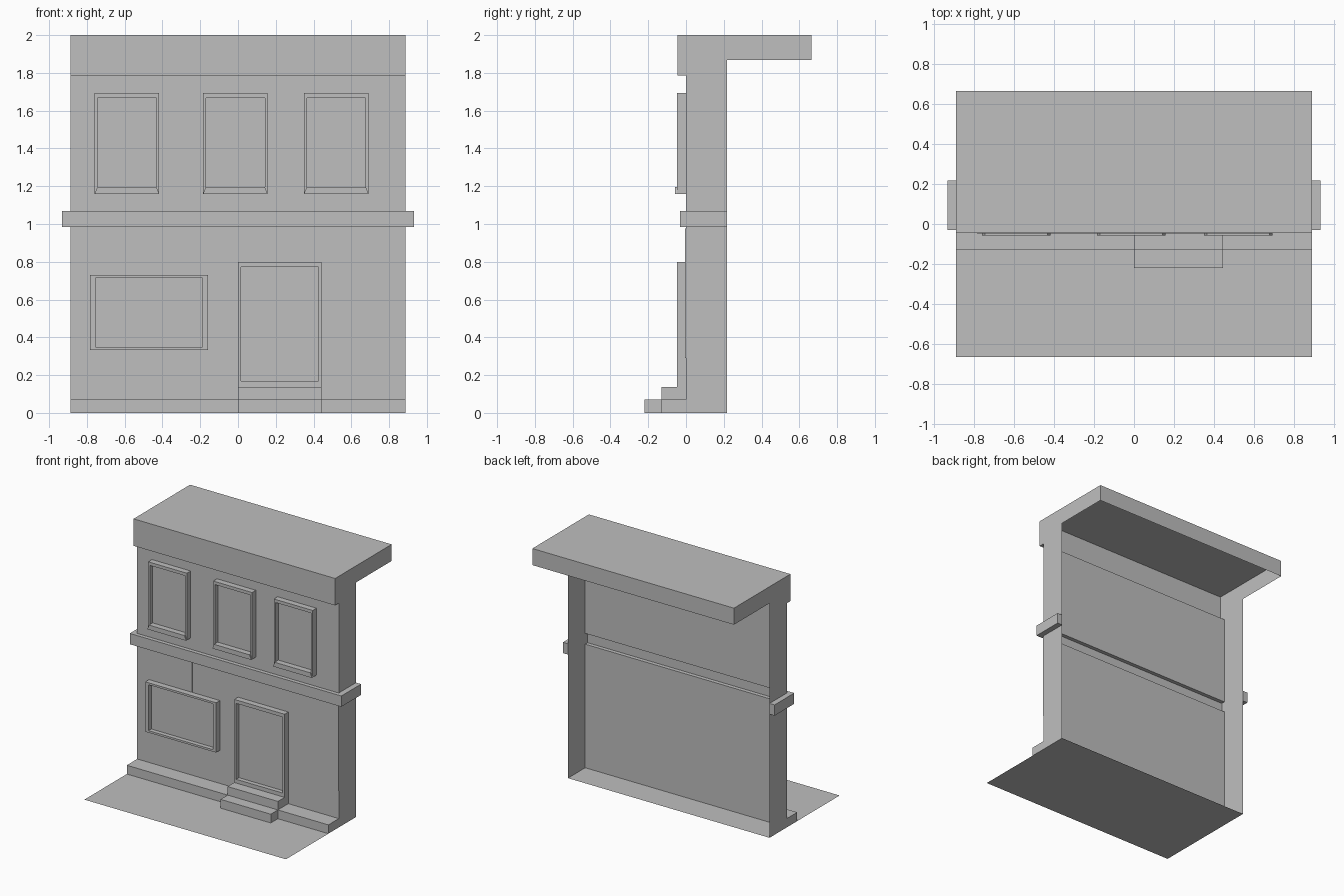
import bpy

cube = bpy.data.objects.get("Cube")
if cube:
    bpy.data.objects.remove(cube)

# One plain material
GREY = (0.52, 0.52, 0.52, 1)
grey = bpy.data.materials.new("plain_grey")
grey.use_nodes = True
grey.diffuse_color = GREY
grey.node_tree.nodes["Principled BSDF"].inputs["Base Color"].default_value = GREY

HALF = 0.888      # half width of the building
BACK = 0.217      # rear edge of the side walls
GROUND = 0.665    # how far the pavement and roof reach
FACADE = 0.0      # plane of the front wall


def make(name, verts, faces):
    mesh = bpy.data.meshes.new(name)
    mesh.from_pydata(verts, [], faces)
    mesh.materials.append(grey)
    obj = bpy.data.objects.new(name, mesh)
    bpy.context.collection.objects.link(obj)
    return obj


def lofted(name, loops, cap_start=True):
    """Join matching closed loops into a skin, capping the last one."""
    n = len(loops[0])
    faces = [(k * n + i, k * n + (i + 1) % n, (k + 1) * n + (i + 1) % n, (k + 1) * n + i)
             for k in range(len(loops) - 1) for i in range(n)]
    faces.append(tuple(range((len(loops) - 1) * n, len(loops) * n)))
    if cap_start:
        faces.append(tuple(reversed(range(n))))
    return make(name, [v for loop in loops for v in loop], faces)


def rect(x0, x1, z0, z1):
    return [(x0, z0), (x1, z0), (x1, z1), (x0, z1)]


def at(outline, y):
    return [(x, y, z) for x, z in outline]


def prism(name, outline, y_back, y_front):
    return lofted(name, [at(outline, y_back), at(outline, y_front)])


def framed_panel(name, x0, x1, z0, z1, side, top, bottom):
    """Raised frame around a recessed panel."""
    outer = rect(x0, x1, z0, z1)
    inner = rect(x0 + side, x1 - side, z0 + bottom, z1 - top)
    return lofted(name, [at(outer, FACADE), at(outer, -0.047),
                         at(inner, -0.047), at(inner, -0.012)], False)


# Open-backed front wall, hollow ledge and hollow roof as one folded sheet
fold = [(GROUND, 1.868), (GROUND, 2), (-0.046, 2), (-0.046, 1.785), (FACADE, 1.785),
        (FACADE, 1.07), (-0.031, 1.07), (-0.031, 0.984), (FACADE, 0.984), (FACADE, 0)]
verts = [(x, y, z) for y, z in fold for x in (-HALF, HALF)]
make("front_wall_and_roof", verts,
     [(2 * i, 2 * i + 1, 2 * i + 3, 2 * i + 2) for i in range(len(fold) - 1)])

# Side walls and the wrapped ends of the ledge
side_outline = fold[:5] + [(FACADE, 0), (BACK, 0), (BACK, 1.868)]
for label, s in (("right", -1), ("left", 1)):
    order = range(len(side_outline))
    make(label + "_side_wall", [(s * HALF, y, z) for y, z in side_outline],
         [tuple(order if s > 0 else reversed(order))])
    ends = sorted((s * HALF, s * 0.932))
    prism(label + "_ledge_end", rect(ends[0], ends[1], 0.984, 1.07), BACK, -0.031)

# Pavement, plinth and door steps
make("pavement", [(-HALF, -GROUND, 0), (HALF, -GROUND, 0), (HALF, BACK, 0), (-HALF, BACK, 0)],
     [(0, 1, 2, 3)])
prism("plinth", rect(-HALF, HALF, 0, 0.07), FACADE, -0.131)
prism("lower_step", rect(0, 0.443, 0, 0.07), FACADE, -0.22)
prism("upper_step", rect(0, 0.443, 0.07, 0.138), FACADE, -0.131)

# Upper windows with projecting sills
for label, x in (("right", -0.759), ("middle", -0.185), ("left", 0.349)):
    w = 0.342
    framed_panel(label + "_upper_window", x, x + w, 1.16, 1.693, 0.015, 0.025, 0.037)
    prism(label + "_window_sill",
          [(x, 1.16), (x + w, 1.16), (x + w - 0.015, 1.197), (x + 0.015, 1.197)], -0.047, -0.058)

# Ground floor window and door
framed_panel("shop_window", -0.784, -0.16, 0.333, 0.73, 0.029, 0.016, 0.016)
framed_panel("door", 0, 0.443, 0.138, 0.8, 0.017, 0.028, 0.03)

# Thin wall plates beside the door and above the shop window
prism("sign_plate", rect(-HALF, -0.402, 0.735, 0.975), FACADE, -0.005)
prism("door_side_plate", [(0.49, 0.29), (HALF, 0.29), (HALF, 0.975), (0.45, 0.975),
                          (0.45, 0.523), (0.49, 0.523)], FACADE, -0.005)
